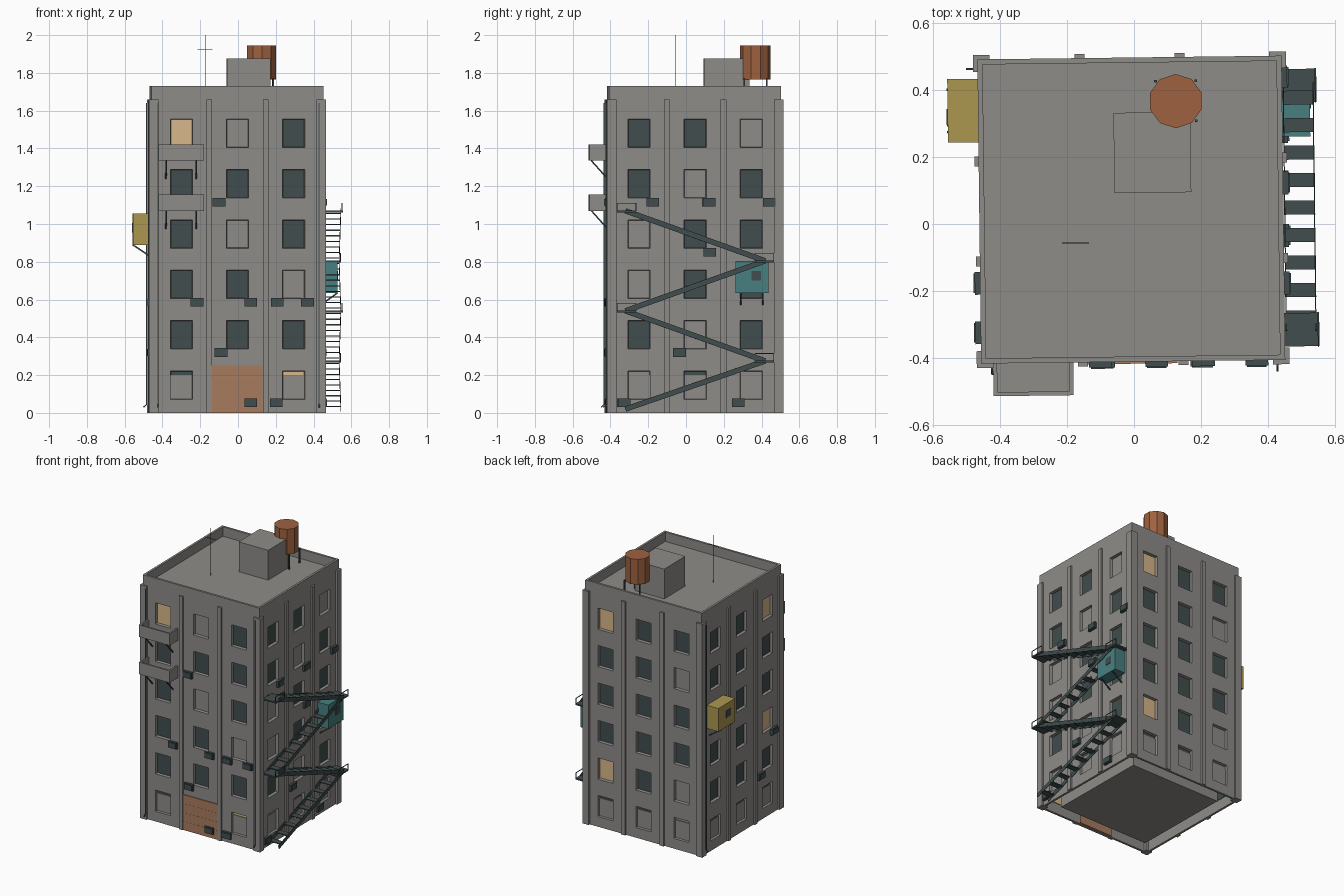
import bpy, bmesh, math
from mathutils import Matrix, Vector

cube = bpy.data.objects.get("Cube")
if cube:
    bpy.data.objects.remove(cube)


def material(name, rgb):
    m = bpy.data.materials.new(name)
    m.use_nodes = True
    m.diffuse_color = (*rgb, 1)
    m.node_tree.nodes["Principled BSDF"].inputs["Base Color"].default_value = (*rgb, 1)
    return m


CONCRETE = material("grey concrete", (0.272, 0.262, 0.246))
SLATE = material("dark slate", (0.053, 0.074, 0.076))
LIT = material("lit window", (0.68, 0.475, 0.255))
DOOR = material("brown wood", (0.39, 0.2, 0.112))
RUST = material("rust tank", (0.34, 0.12, 0.05))
OCHRE = material("ochre paint", (0.41, 0.31, 0.08))
TEAL = material("teal paint", (0.064, 0.212, 0.212))

HALF, TOP, ROOF = 0.455, 1.73, 1.663
BASE = Matrix.Translation((-0.008, 0.043, 0)) @ Matrix.Rotation(math.radians(0.7), 4, 'Z')
# Wall frames (front, right, back, left): x runs along the wall, -y points outward
WALLS = [BASE @ Matrix.Rotation(i * math.pi / 2, 4, 'Z') @ Matrix.Translation((0, -HALF, 0))
         for i in range(4)]
FRONT, RIGHT, BACK, LEFT = WALLS


def finish(name, bm, *mats):
    me = bpy.data.meshes.new(name)
    bm.to_mesh(me)
    bm.free()
    for m in mats:
        me.materials.append(m)
    bpy.context.collection.objects.link(bpy.data.objects.new(name, me))


def box(bm, frame, x, y, z):
    size = (abs(x[1] - x[0]), abs(y[1] - y[0]), abs(z[1] - z[0]), 1)
    mid = (sum(x) / 2, sum(y) / 2, sum(z) / 2)
    bmesh.ops.create_cube(bm, matrix=frame @ Matrix.Translation(mid) @ Matrix.Diagonal(size))


def bar(bm, frame, p, q, w=0.006, h=None):
    p, q = Vector(p), Vector(q)
    d = q - p
    mat = Matrix.Translation((p + q) / 2) @ d.to_track_quat('Y', 'Z').to_matrix().to_4x4()
    bmesh.ops.create_cube(bm, matrix=frame @ mat @ Matrix.Diagonal((w, d.length, h or w, 1)))


# Building shell with sunken roof and hollow foot
bm = bmesh.new()
bmesh.ops.create_cube(bm, matrix=Matrix.Translation((0, 0, TOP / 2))
                      @ Matrix.Diagonal((2 * HALF, 2 * HALF, TOP, 1)))
ends = sorted(bm.faces, key=lambda f: f.calc_center_median().z)
for face, dz in ((ends[0], 0.2), (ends[-1], ROOF - TOP)):
    bmesh.ops.inset_individual(bm, faces=[face], thickness=0.022)
    sunk = bmesh.ops.extrude_discrete_faces(bm, faces=[face])["faces"][0]
    bmesh.ops.translate(bm, verts=list(sunk.verts), vec=(0, 0, dz))

# Window openings: slice the walls, then sink each pane (D dark, L lit, G blank, . none)
COLS = (-0.297, 0, 0.297)
ROWS = [1.48 - 0.2665 * i for i in range(6)]
WIN_W, WIN_H = 0.118, 0.151
PANES = ["LGD DDD DGD DDG DDD D.L", "DDG DGD GDD GDD DGD GDG",
         "LDD DDG DDD DDD LDG DDG", "DDL DDD DDD DDL DDD DDD"]


def cut(axis, value):
    co, no = Vector(), Vector()
    co[axis], no[axis] = value, 1
    bmesh.ops.bisect_plane(bm, geom=bm.verts[:] + bm.edges[:] + bm.faces[:], plane_co=co, plane_no=no)


for s in (-0.5, 0.5):
    for c in COLS:
        cut(0, c + s * WIN_W)
        cut(1, c + s * WIN_W)
    for r in ROWS:
        cut(2, r + s * WIN_H)
bm.normal_update()
panes = []
for side, text in enumerate(PANES):
    turn = Matrix.Rotation(-side * math.pi / 2, 3, 'Z')
    for f in bm.faces:
        c = turn @ f.calc_center_median()
        if abs(c.y + HALF) > 0.001:
            continue
        for r, line in enumerate(text.split()):
            for k, kind in enumerate(line):
                if kind != "." and abs(c.x - COLS[k]) < 0.01 and abs(c.z - ROWS[r]) < 0.01:
                    panes.append((f, "GDL".index(kind)))
bmesh.ops.inset_individual(bm, faces=[f for f, _ in panes], thickness=0.004, depth=-0.02)
for f, kind in panes:
    f.material_index = kind
bm.transform(BASE)
finish("building_shell", bm, CONCRETE, SLATE, LIT)

# Foundation block inside the hollow foot
bm = bmesh.new()
box(bm, BASE, (-0.357, 0.357), (-0.357, 0.357), (0, 0.21))
finish("foundation", bm, CONCRETE)

# Pilasters
bm = bmesh.new()
for wall in WALLS:
    box(bm, wall, (-0.468, -0.418), (-0.013, 0.037), (0, 1.66))
    for u in (-0.15, 0.15):
        box(bm, wall, (u - 0.015, u + 0.015), (-0.012, 0.005), (0, 1.66))
finish("pilasters", bm, CONCRETE)

# Entrance door of horizontal planks, with its inner lining
bm = bmesh.new()
for i in range(4):
    box(bm, FRONT, (-0.135, 0.133), (-0.006, 0.001), (i * 0.063, i * 0.063 + 0.0625))
box(bm, FRONT, (-0.135, 0.133), (0.0215, 0.026), (0.001, 0.195))
finish("entrance_door", bm, DOOR)

# Rooftop hut, water tank and aerial
bm = bmesh.new()
box(bm, BASE, (-0.05, 0.18), (0.05, 0.29), (ROOF, 1.875))
finish("roof_hut", bm, CONCRETE)

TANK = BASE @ Matrix.Translation((0.137, 0.323, 0))
bm = bmesh.new()
bmesh.ops.create_cone(bm, cap_ends=True, segments=10, radius1=0.081, radius2=0.081, depth=0.18,
                      matrix=TANK @ Matrix.Translation((0, 0, 1.855)))
finish("water_tank", bm, RUST)
bm = bmesh.new()
for x in (-0.06, 0.06):
    for y in (-0.06, 0.06):
        bar(bm, TANK, (x, y, ROOF), (x, y, 1.77), 0.008)
finish("tank_legs", bm, SLATE)

bm = bmesh.new()
bar(bm, BASE, (-0.167, -0.098, ROOF), (-0.167, -0.098, 2.0), 0.003)
bar(bm, BASE, (-0.208, -0.098, 1.925), (-0.128, -0.098, 1.925), 0.003)
finish("aerial", bm, SLATE)

# Balconies: open trays on diagonal struts
trays, struts = bmesh.new(), bmesh.new()
for z in (1.07, 1.335):
    a, b, out, h = -0.419, -0.179, -0.098, z + 0.085
    box(trays, FRONT, (a, b), (out, 0), (z, z + 0.012))
    box(trays, FRONT, (a, b), (out, out + 0.012), (z, h))
    for u in (a, b - 0.012):
        box(trays, FRONT, (u, u + 0.012), (out, 0), (z, h))
    for u in (-0.379, -0.219):
        bar(struts, FRONT, (u, -0.085, z), (u, 0, z - 0.095), 0.008, 0.006)
finish("balconies", trays, CONCRETE)
finish("balcony_struts", struts, SLATE)


# Projecting cabins with a hatch and struts
def cabin(name, wall, u, z, w, h, depth, mat, hatch):
    bm = bmesh.new()
    box(bm, wall, (u - w / 2, u + w / 2), (-depth, 0), (z, z + h))
    finish(name, bm, mat)
    bm = bmesh.new()
    box(bm, wall, (hatch - 0.026, hatch + 0.026), (-depth - 0.003, -depth), (z + 0.065, z + 0.115))
    for s in (-1, 1):
        bar(bm, wall, (u + s * w / 3, -depth, z), (u + s * w / 3, 0, z - 0.06), 0.007)
    finish(name + "_fittings", bm, SLATE)


cabin("teal_cabin", RIGHT, 0.3, 0.635, 0.175, 0.17, 0.083, TEAL, 0.322)
cabin("ochre_cabin", LEFT, -0.302, 0.89, 0.19, 0.165, 0.091, OCHRE, -0.282)

# Wall-mounted cooling units
UNITS = [(FRONT, [(-0.214, 0.585), (0.07, 0.585), (0.21, 0.585), (0.37, 0.585),
                  (-0.098, 1.115), (-0.088, 0.32), (0.07, 0.053), (0.205, 0.053)]),
         (RIGHT, [(-0.225, 1.115), (0.074, 1.115), (0.392, 1.115), (0.077, 0.85),
                  (-0.083, 0.32), (-0.376, 0.053), (0.228, 0.053)]),
         (LEFT, [(0.363, 0.585), (0.215, 0.32)])]
bm = bmesh.new()
for wall, spots in UNITS:
    for u, z in spots:
        box(bm, wall, (u - 0.034, u + 0.034), (-0.016, 0), (z - 0.023, z + 0.023))
        box(bm, wall, (u - 0.029, u + 0.029), (-0.02, -0.016), (z - 0.018, z + 0.018))
finish("cooling_units", bm, SLATE)

# Drainpipes with a kicked foot
bm = bmesh.new()
for wall, u in ((FRONT, -0.422), (FRONT, 0.432), (LEFT, -0.427)):
    bar(bm, wall, (u, -0.016, 0.045), (u, -0.016, 1.64))
    bar(bm, wall, (u, -0.016, 0.045), (u, -0.032, 0.03))
finish("drainpipes", bm, SLATE)

# Fire escape: zigzag flights, landings and outer rails
LEVELS = [0.02, 0.275, 0.54, 0.805, 1.07]
STEPS = 9
stairs, rails = bmesh.new(), bmesh.new()
for i, z in enumerate(LEVELS):
    s = 1 if i % 2 else -1
    end = s * 0.37
    if i < 4:
        a, b = Vector((end, 0, z)), Vector((-end, 0, LEVELS[i + 1]))
        for y in (-0.004, -0.093):
            off = Vector((0, y, 0))
            bar(stairs, RIGHT, a + off, b + off, 0.003, 0.028)
        for k in range(STEPS):
            p = a.lerp(b, (k + 0.5) / STEPS)
            box(stairs, RIGHT, (p.x - 0.021, p.x + 0.021), (-0.095, -0.002), (p.z - 0.003, p.z + 0.003))
    if i:
        inner, outer = s * 0.315, s * 0.415
        box(stairs, RIGHT, (inner, outer), (-0.103, 0), (z - 0.008, z + 0.002))
        bar(rails, RIGHT, (inner, -0.1, z + 0.04), (outer, -0.1, z + 0.04), 0.004)
        for u in (inner, outer):
            bar(rails, RIGHT, (u, -0.1, z), (u, -0.1, z + 0.04), 0.004)
finish("fire_escape_stairs", stairs, SLATE)
finish("fire_escape_rails", rails, SLATE)
